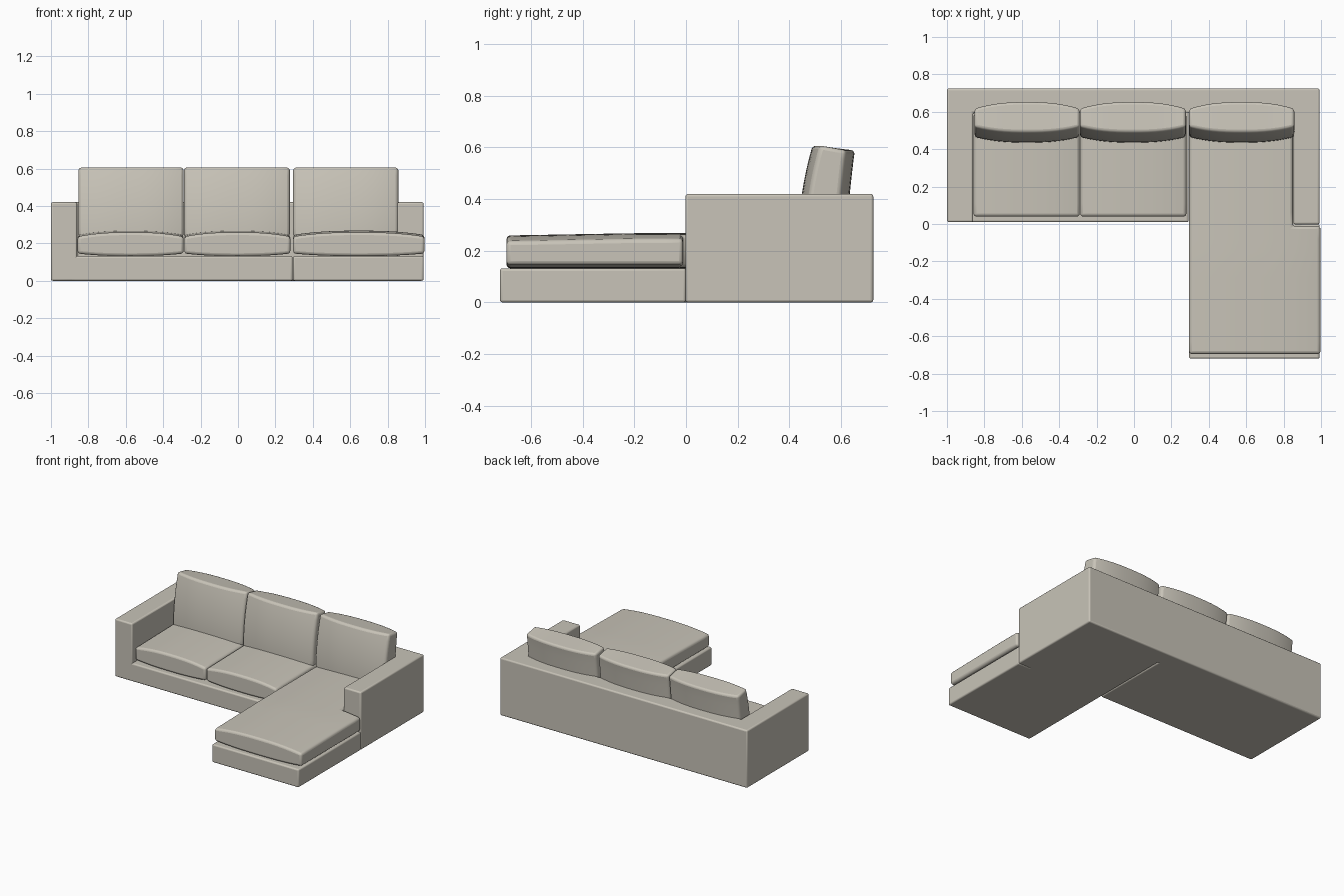
import bpy, bmesh
from mathutils import Vector

if "Cube" in bpy.data.objects:
    bpy.data.objects.remove(bpy.data.objects["Cube"])

fabric = bpy.data.materials.new("beige fabric")
fabric.diffuse_color = (0.58, 0.55, 0.48, 1)
fabric.use_nodes = True
fabric.node_tree.nodes["Principled BSDF"].inputs["Base Color"].default_value = fabric.diffuse_color


def finish(name, bm, width, segments=3):
    """Turn a bmesh into a softly bevelled, smooth-shaded object."""
    bmesh.ops.recalc_face_normals(bm, faces=bm.faces)
    me = bpy.data.meshes.new(name)
    bm.to_mesh(me)
    bm.free()
    ob = bpy.data.objects.new(name, me)
    bpy.context.collection.objects.link(ob)
    me.materials.append(fabric)
    bev = ob.modifiers.new("soft edges", 'BEVEL')
    bev.width, bev.segments = width, segments
    bev.limit_method, bev.angle_limit = 'ANGLE', 0.9
    bpy.ops.object.select_all(action='DESELECT')
    ob.select_set(True)
    bpy.context.view_layer.objects.active = ob
    bpy.ops.object.shade_smooth_by_angle(angle=0.7)
    return ob


def prism(name, outline, z0, z1, width=0.01):
    """Extrude a plan outline upwards."""
    bm = bmesh.new()
    face = bm.faces.new([bm.verts.new((x, y, z0)) for x, y in outline])
    ext = bmesh.ops.extrude_face_region(bm, geom=[face])
    top = [v for v in ext["geom"] if isinstance(v, bmesh.types.BMVert)]
    bmesh.ops.translate(bm, verts=top, vec=(0, 0, z1 - z0))
    finish(name, bm, width)


def steps(a, b, n):
    return [a + (b - a) * i / n for i in range(n + 1)]


def cushion(name, us, vs, shape, skip=lambda u, v: False, width=0.015):
    """Two curved skins over a grid, joined round the rim; shape(u, v, side) places points."""
    bm = bmesh.new()
    grid = {(i, j, s): bm.verts.new(shape(u, v, s))
            for i, u in enumerate(us) for j, v in enumerate(vs) for s in (0, 1)}
    cells = {(i, j) for i in range(len(us) - 1) for j in range(len(vs) - 1)
             if not skip((us[i] + us[i + 1]) / 2, (vs[j] + vs[j + 1]) / 2)}
    for i, j in cells:
        for s in (0, 1):
            bm.faces.new([grid[i + a, j + b, s] for a, b in ((0, 0), (1, 0), (1, 1), (0, 1))])
        for (di, dj), (p, q) in (((-1, 0), ((0, 0), (0, 1))), ((1, 0), ((1, 0), (1, 1))),
                                 ((0, -1), ((0, 0), (1, 0))), ((0, 1), ((0, 1), (1, 1)))):
            if (i + di, j + dj) not in cells:
                a, b = (i + p[0], j + p[1]), (i + q[0], j + q[1])
                bm.faces.new([grid[(*a, 0)], grid[(*b, 0)], grid[(*b, 1)], grid[(*a, 1)]])
    bmesh.ops.delete(bm, geom=[v for v in bm.verts if not v.link_faces], context='VERTS')
    finish(name, bm, width)


def dome(u, a, b):
    """1 in the middle of a..b, 0 at the ends."""
    t = 2 * (u - a) / (b - a) - 1
    return 1 - abs(t) ** 2.5


# arms and back as one U-shaped body
prism("arms_and_back", [(-1, 0.01), (-0.86, 0.01), (-0.86, 0.595), (0.852, 0.595), (0.852, -0.002),
                        (0.992, -0.002), (0.992, 0.725), (-1, 0.725)], 0, 0.42)
# low bases
prism("seat_base", [(-0.9, 0.01), (0.292, 0.01), (0.292, 0.65), (-0.9, 0.65)], 0, 0.132)
prism("chaise_base", [(0.294, -0.72), (0.992, -0.72), (0.992, 0.0), (0.9, 0.0), (0.9, 0.65),
                      (0.294, 0.65)], 0, 0.132)


def seat_shape(x0, x1, y0, y1):
    def shape(x, y, side):
        d = dome(x, x0, x1)
        front = min(1, (y - y0) / 0.5)
        if side:
            return Vector((x, y, 0.236 + 0.023 * d + 0.009 * front))
        return Vector((x, y, 0.146 - 0.014 * d))
    return shape


# two seat cushions
for name, x0, x1 in (("left_seat_cushion", -0.858, -0.291), ("middle_seat_cushion", -0.287, 0.28)):
    cushion(name, steps(x0, x1, 14), steps(0.04, 0.59, 8), seat_shape(x0, x1, 0.04, 0.59))

# long chaise cushion, notched round the right arm
cushion("chaise_cushion", steps(0.295, 0.849, 14) + steps(0.849, 0.997, 5)[1:],
        steps(-0.695, -0.012, 10) + steps(-0.012, 0.59, 8)[1:],
        seat_shape(0.295, 0.997, -0.695, 0.59), lambda x, y: x > 0.849 and y > -0.012)


def back_shape(x0, x1):
    def shape(x, z, side):
        d = dome(x, x0, x1)
        t = (z - 0.235) / 0.373
        if side:
            return Vector((x, 0.578 + 0.04 * t + 0.036 * d, z - 0.02 * t ** 8))
        return Vector((x, 0.465 + 0.055 * t ** 2 - 0.03 * d, z))
    return shape


# three leaning back cushions
for name, x0, x1 in (("left_back_cushion", -0.853, -0.291), ("middle_back_cushion", -0.289, 0.277),
                     ("right_back_cushion", 0.295, 0.857)):
    cushion(name, steps(x0, x1, 14), steps(0.235, 0.608, 8), back_shape(x0, x1))
